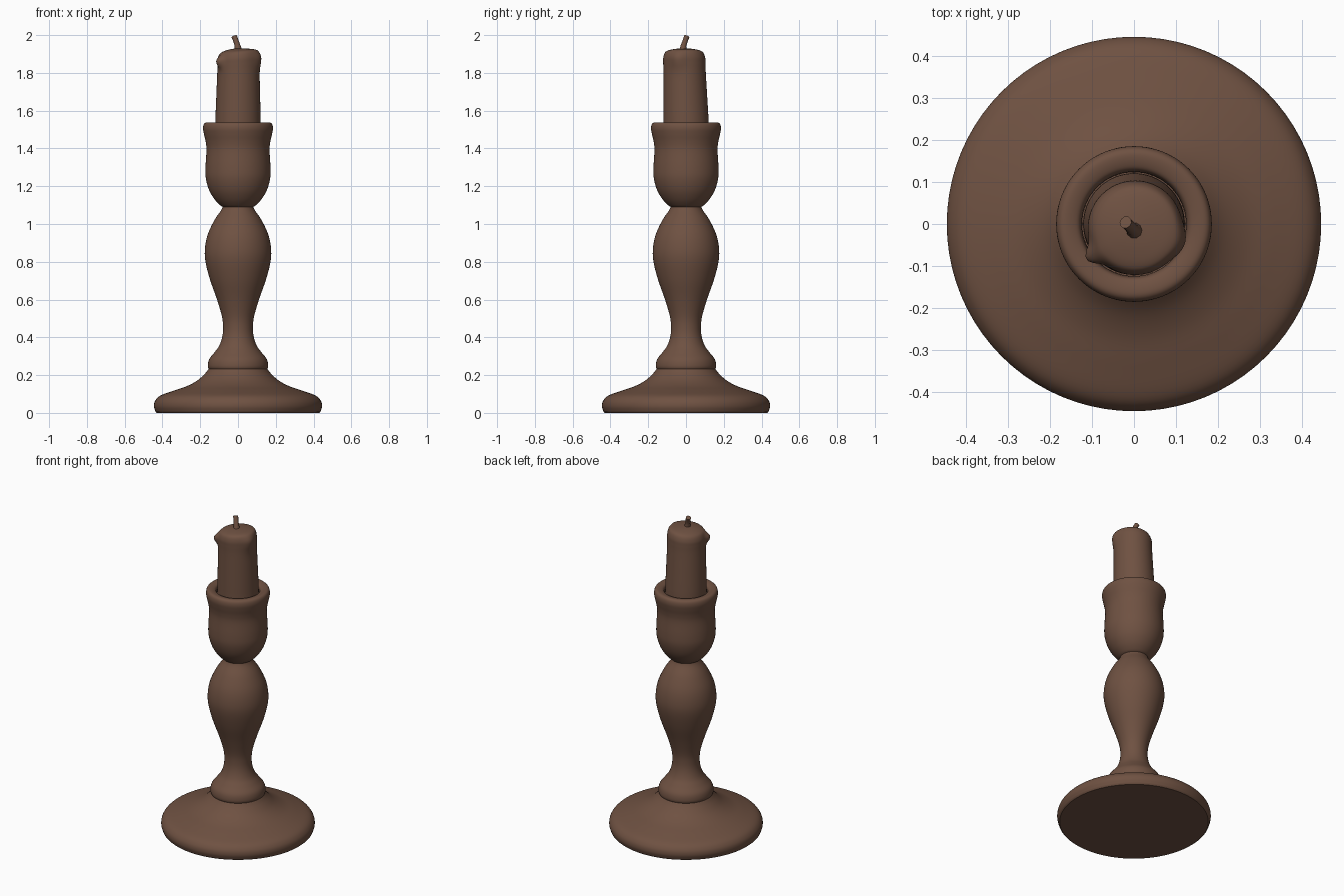
import bpy, bmesh, math
from mathutils import Vector

if "Cube" in bpy.data.objects:
    bpy.data.objects.remove(bpy.data.objects["Cube"])

brown = bpy.data.materials.new("brown")
brown.diffuse_color = (0.158, 0.083, 0.054, 1)
brown.use_nodes = True
brown.node_tree.nodes["Principled BSDF"].inputs["Base Color"].default_value = brown.diffuse_color


def smooth(points, steps=5):
    """Catmull-Rom curve through profile points."""
    p = [Vector(q) for q in points]
    p = [2 * p[0] - p[1]] + p + [2 * p[-1] - p[-2]]
    out = []
    for i in range(1, len(p) - 2):
        a, b, c, d = p[i - 1:i + 3]
        for k in range(steps):
            t = k / steps
            out.append(0.5 * (2 * b + (c - a) * t + (2 * a - 5 * b + 4 * c - d) * t * t
                              + (3 * b - a - 3 * c + d) * t ** 3))
    return out + [p[-2]]


def skin(name, rings, angle=40):
    """Joins rings of points into a closed, smooth-shaded object."""
    bm = bmesh.new()
    rows = [[bm.verts.new(co) for co in ring] for ring in rings]
    n = len(rows[0])
    for lo, hi in zip(rows, rows[1:]):
        for i in range(n):
            j = (i + 1) % n
            bm.faces.new((lo[i], lo[j], hi[j], hi[i]))
    bm.faces.new(rows[0][::-1])
    bm.faces.new(rows[-1])
    bmesh.ops.recalc_face_normals(bm, faces=bm.faces)
    me = bpy.data.meshes.new(name)
    bm.to_mesh(me)
    bm.free()
    me.materials.append(brown)
    ob = bpy.data.objects.new(name, me)
    bpy.context.collection.objects.link(ob)
    bpy.ops.object.select_all(action='DESELECT')
    ob.select_set(True)
    bpy.context.view_layer.objects.active = ob
    bpy.ops.object.shade_smooth_by_angle(angle=math.radians(angle))
    return ob


def lathe(name, profile, n=80):
    return skin(name, [[(r * math.cos(2 * math.pi * i / n), r * math.sin(2 * math.pi * i / n), z)
                        for i in range(n)] for r, z in profile])


# Wide round foot
lathe("foot", [(0.43, 0)] + smooth([(0.437, 0.006), (0.445, 0.035), (0.438, 0.065), (0.41, 0.092),
      (0.34, 0.118), (0.27, 0.142), (0.215, 0.172), (0.175, 0.208), (0.152, 0.238)]))

# Turned stem with a collar at the bottom and a bulb above
lathe("stem", smooth([(0.14, 0.226), (0.155, 0.232), (0.16, 0.252), (0.152, 0.285), (0.125, 0.32),
      (0.1, 0.355), (0.084, 0.4), (0.079, 0.45), (0.085, 0.51), (0.111, 0.6), (0.148, 0.705),
      (0.172, 0.8), (0.175, 0.87), (0.16, 0.945), (0.125, 1.02), (0.088, 1.075), (0.078, 1.1)]))

# Candle cup with a flared lip and a socket
lathe("cup", smooth([(0.076, 1.088), (0.095, 1.1), (0.125, 1.132), (0.153, 1.18), (0.17, 1.24),
      (0.172, 1.3), (0.167, 1.39), (0.171, 1.435), (0.18, 1.475), (0.185, 1.505), (0.181, 1.528),
      (0.168, 1.538), (0.145, 1.536), (0.129, 1.526), (0.124, 1.5)]) + [(0.123, 1.4)])

# Candle, leaning slightly forward, with melted drips at its top edge
N = 72
side = [(0.121, 1.42), (0.120, 1.54), (0.1155, 1.69), (0.112, 1.8), (0.112, 1.85), (0.111, 1.88),
        (0.102, 1.906), (0.085, 1.918), (0.05, 1.926), (0.012, 1.93)]
rings = []
for r, z in smooth(side, 6):
    lean = max(0, z - 1.54) / 0.36
    ring = []
    for i in range(N):
        a = 2 * math.pi * i / N
        edge = min(1, r / 0.11)

        def drip(deg, width, height, mid):
            d = (a - math.radians(deg) + math.pi) % (2 * math.pi) - math.pi
            return math.exp(-(d / width) ** 2 - ((z - mid) / height) ** 2) * edge ** 3
        rr = r + 0.026 * drip(213, 0.2, 0.035, 1.865) + 0.012 * drip(-18, 0.35, 0.05, 1.87)
        sag = 0.012 * edge ** 2 * math.cos(a) * max(0, (z - 1.8) / 0.13)
        ring.append((rr * math.cos(a) + 0.003 * lean, rr * math.sin(a) - 0.01 * lean, z + sag))
    rings.append(ring)
skin("candle", rings, 50)

# Bent wick
path = [Vector(c) for c in ((0.002, -0.016, 1.915), (-0.003, -0.013, 1.945),
                            (-0.011, -0.004, 1.97), (-0.02, 0.004, 1.993))]
wick = []
for i, c in enumerate(path):
    t = (path[min(i + 1, 3)] - path[max(i - 1, 0)]).normalized()
    u = t.cross(Vector((0, 1, 0))).normalized()
    v = t.cross(u)
    r = (0.022, 0.015, 0.014, 0.015)[i]
    wick.append([c + r * (u * math.cos(k * math.pi / 5) + v * math.sin(k * math.pi / 5))
                 for k in range(10)])
skin("wick", wick)
